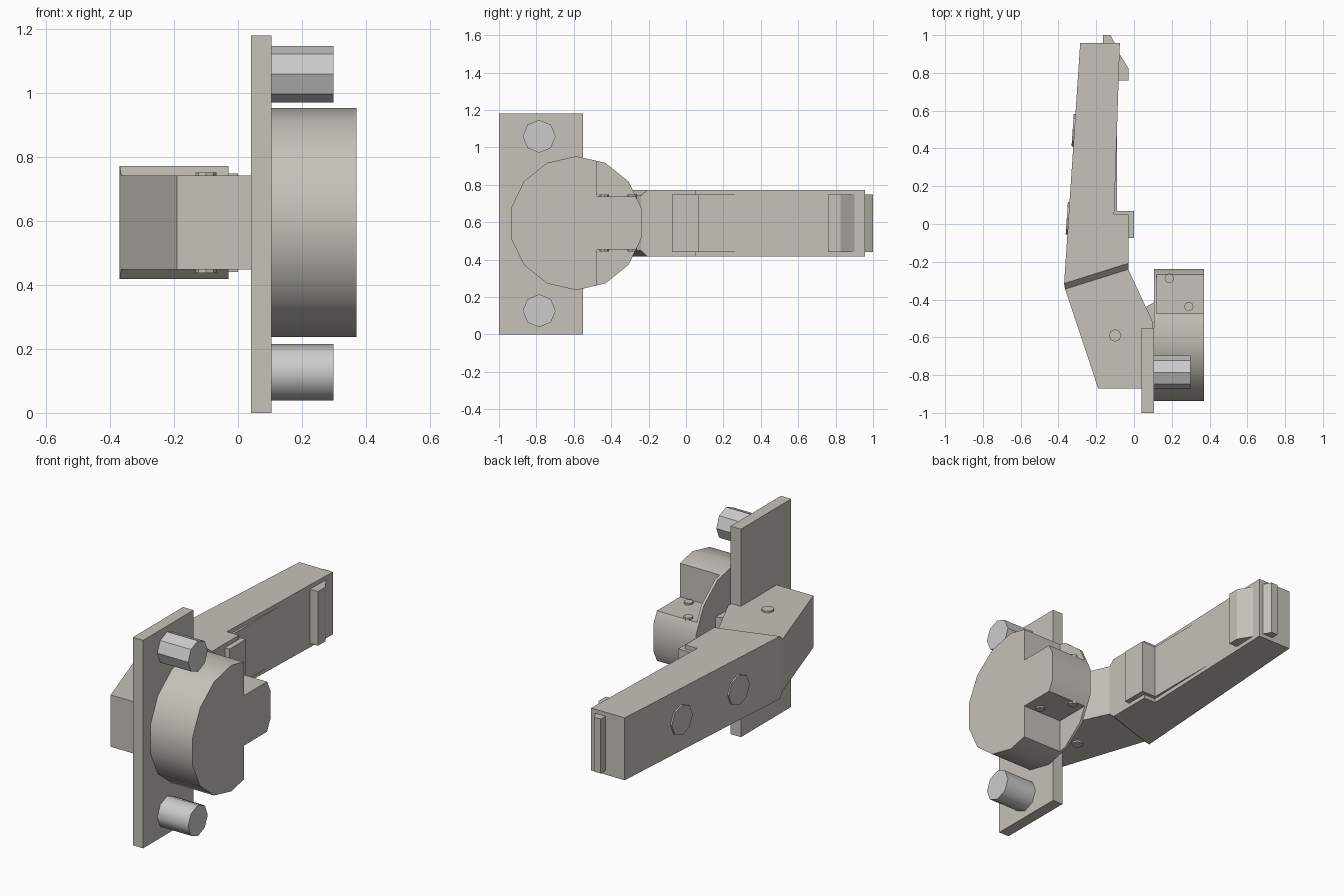
import bpy, bmesh
from math import radians, atan2
from mathutils import Vector, Matrix

if "Cube" in bpy.data.objects:
    bpy.data.objects.remove(bpy.data.objects["Cube"])

MID = 0.595  # height of the lever's centre line


def material(name, rgb):
    m = bpy.data.materials.new(name)
    m.diffuse_color = (*rgb, 1)
    m.use_nodes = True
    m.node_tree.nodes["Principled BSDF"].inputs["Base Color"].default_value = m.diffuse_color
    return m


PAINT = material("warm_grey", (0.56, 0.54, 0.49))


def finish(name, bm, mat=PAINT, smooth=False):
    bmesh.ops.recalc_face_normals(bm, faces=bm.faces)
    me = bpy.data.meshes.new(name)
    bm.to_mesh(me)
    bm.free()
    ob = bpy.data.objects.new(name, me)
    bpy.context.collection.objects.link(ob)
    if mat:
        me.materials.append(mat)
    if smooth:
        bpy.ops.object.select_all(action='DESELECT')
        ob.select_set(True)
        bpy.context.view_layer.objects.active = ob
        bpy.ops.object.shade_smooth_by_angle(angle=radians(50))
    return ob


def prism(name, pts, half):
    """Top-view outline extruded evenly about the centre height."""
    bm = bmesh.new()
    f = bm.faces.new([bm.verts.new((x, y, MID - half)) for x, y in pts])
    ext = bmesh.ops.extrude_face_region(bm, geom=[f])['geom']
    bmesh.ops.translate(bm, vec=(0, 0, 2 * half),
                        verts=[v for v in ext if isinstance(v, bmesh.types.BMVert)])
    return finish(name, bm)


def box(name, lo, hi):
    lo, hi = Vector(lo), Vector(hi)
    bm = bmesh.new()
    bmesh.ops.create_cube(bm, size=1, matrix=Matrix.Translation((lo + hi) / 2)
                          @ Matrix.Diagonal((*(hi - lo), 1)))
    return finish(name, bm)


def cylinder(name, a, b, r, n, smooth=False, mat=PAINT):
    a, b = Vector(a), Vector(b)
    rot = (b - a).to_track_quat('Z', 'Y').to_matrix().to_4x4()
    bm = bmesh.new()
    bmesh.ops.create_cone(bm, cap_ends=True, segments=n, radius1=r, radius2=r,
                          depth=(b - a).length,
                          matrix=Matrix.Translation((a + b) / 2) @ rot)
    return finish(name, bm, mat, smooth)


# Mounting plate and its two studs
box("mounting_plate", (0.04, -1, 0), (0.105, -0.55, 1.18))
for z in (0.127, 1.059):
    cylinder("stud", (0.1, -0.785, z), (0.298, -0.785, z), 0.088, 8, True, None)

# Round hub: 14-sided disc, notched to leave a thin flange and a middle tab
bm = bmesh.new()
bmesh.ops.create_cone(bm, cap_ends=True, segments=14, radius1=0.358, radius2=0.358,
                      depth=0.265, matrix=Matrix.Translation((0.2375, -0.587, MID))
                      @ Matrix.Rotation(radians(90), 4, 'Y')
                      @ Matrix.Rotation(radians(90), 4, 'Z'))
hub = finish("round_hub", bm)
for s in (-1, 1):
    z0, z1 = sorted((MID + s * 0.142, MID + s * 0.5))
    cut = box("notch_cutter", (0.12, -0.475, z0), (0.5, 0, z1))
    cut.hide_render = True
    cut.hide_set(True)
    mod = hub.modifiers.new("notch", 'BOOLEAN')
    mod.object = cut
    mod.solver = 'EXACT'
bpy.context.view_layer.objects.active = hub
hub.select_set(True)
for mod in list(hub.modifiers):
    bpy.ops.object.modifier_apply(modifier=mod.name)
for ob in [o for o in bpy.data.objects if o.name.startswith("notch_cutter")]:
    bpy.data.objects.remove(ob)
bpy.ops.object.shade_smooth_by_angle(angle=radians(30))

# Rivets through the tab
for x, y in ((0.187, -0.288), (0.29, -0.437)):
    cylinder("tab_rivet", (x, y, MID - 0.152), (x, y, MID + 0.152), 0.025, 8)

# Lever root with pivot pin and small gusset
prism("lever_root", [(-0.365, -0.345), (-0.19, -0.87), (0.1, -0.87),
                     (0.1, -0.52), (-0.03, -0.24)], 0.147)
prism("gusset", [(0.06, -0.44), (0.105, -0.415), (0.105, -0.55), (0.09, -0.55)], 0.12)
cylinder("pivot_pin", (-0.1, -0.59, MID - 0.157), (-0.1, -0.59, MID + 0.157), 0.033, 8)

# Flared collar between root and handle
bm = bmesh.new()
for x, y, h in ((-0.365, -0.345, 0.147), (-0.03, -0.24, 0.147),
                (-0.37, -0.315, 0.177), (-0.03, -0.208, 0.177)):
    for s in (-1, 1):
        bm.verts.new((x, y, MID + s * h))
bmesh.ops.convex_hull(bm, input=bm.verts)
bmesh.ops.dissolve_limit(bm, angle_limit=0.01, verts=bm.verts, edges=bm.edges)
finish("flared_collar", bm)

# Handle bar
prism("handle", [(-0.37, -0.315), (-0.285, 0.957), (-0.075, 0.957),
                 (-0.105, 0.05), (-0.03, 0.05), (-0.03, -0.208)], 0.177)

# Inner core showing as step pad, face insert, latch hook and end nub
prism("inner_core", [(-0.2, -0.075), (0, -0.075), (0, 0.07), (-0.09, 0.07),
                     (-0.09, 0.76), (-0.03, 0.76), (-0.03, 0.825), (-0.08, 0.905),
                     (-0.1, 0.955), (-0.125, 1), (-0.165, 1), (-0.165, 0.8)], 0.154)

# Round caps on the slanted outer face
slope = Vector((0.085, 1.272, 0)).normalized()
out = Vector((-slope.y, slope.x, 0))
for y in (0.03, 0.497):
    p = Vector((-0.37 + 0.085 * (y + 0.315) / 1.272, y, MID))
    cylinder("handle_cap", p - out * 0.02, p + out * 0.009, 0.086, 8)
